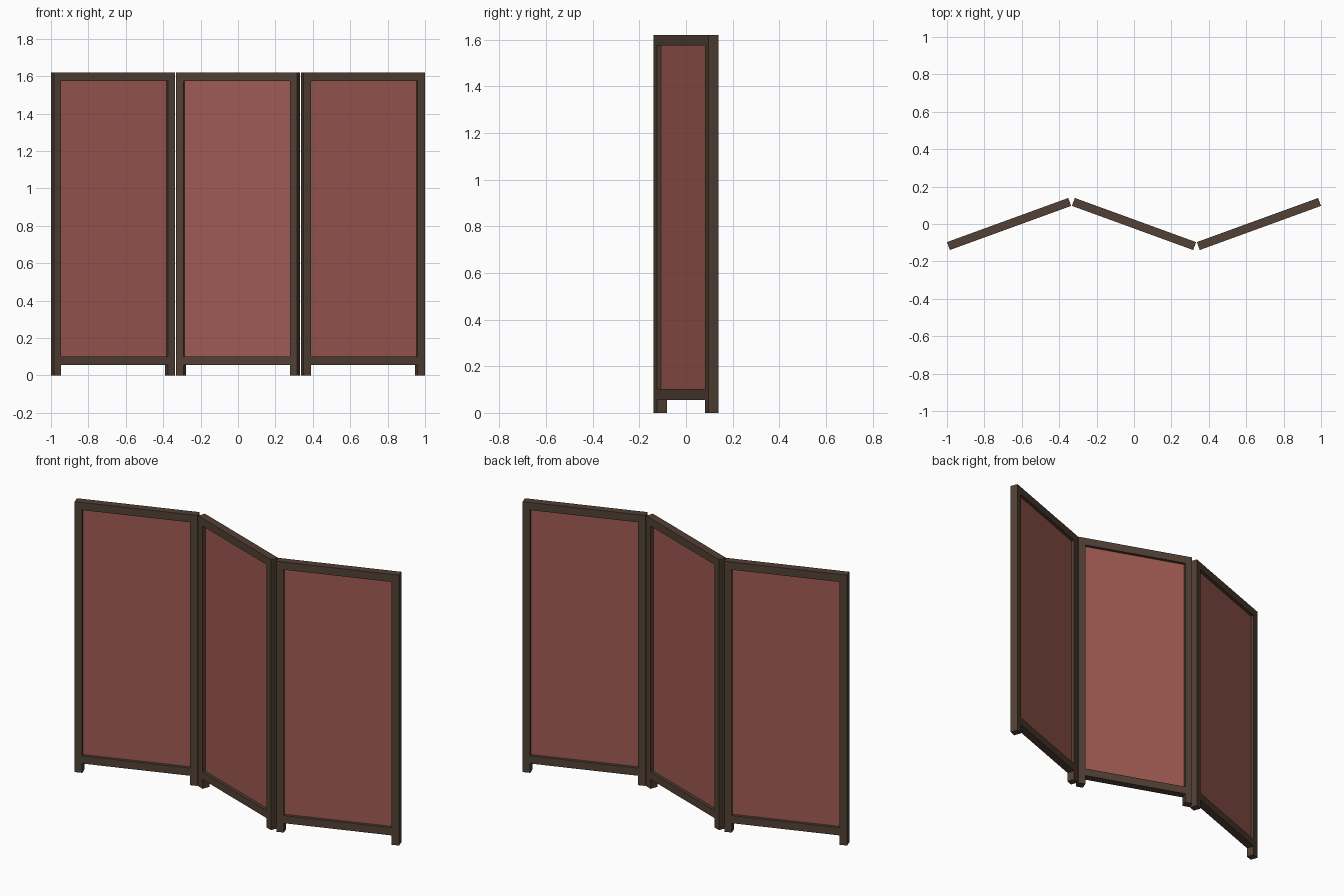
import bpy
import math
from mathutils import Matrix

if "Cube" in bpy.data.objects:
    bpy.data.objects.remove(bpy.data.objects["Cube"], do_unlink=True)


def material(name, colour):
    mat = bpy.data.materials.new(name)
    mat.use_nodes = True
    mat.diffuse_color = colour
    mat.node_tree.nodes["Principled BSDF"].inputs["Base Color"].default_value = colour
    return mat


WOOD = material("dark brown wood", (0.084, 0.052, 0.035, 1))
FABRIC = material("dusty red fabric", (0.35, 0.102, 0.087, 1))

# Overall sizes of one leaf
WIDTH, DEPTH, HEIGHT = 0.69, 0.045, 1.62
POST, RAIL, FOOT = 0.042, 0.046, 0.056
FABRIC_DEPTH = 0.009
SPACING = 0.668
FOLD = math.radians(20)


def box(name, size, centre, leaf, mat):
    bpy.ops.mesh.primitive_cube_add(size=1)
    ob = bpy.context.object
    ob.name = name
    ob.data.transform(Matrix.Translation(centre) @ Matrix.Diagonal((*size, 1)))
    ob.matrix_world = leaf
    ob.data.materials.append(mat)


# Three leaves, folded in alternating directions
for side, label in ((-1, "right"), (0, "middle"), (1, "left")):
    angle = FOLD if side else -FOLD
    leaf = Matrix.Translation((side * SPACING, 0, 0)) @ Matrix.Rotation(angle, 4, "Z")
    inner = WIDTH - 2 * POST

    # Upright posts, which run down into the feet
    for s, end in ((-1, "right"), (1, "left")):
        box(f"{label}_leaf_{end}_post", (POST, DEPTH, HEIGHT),
            (s * (WIDTH - POST) / 2, 0, HEIGHT / 2), leaf, WOOD)

    # Top and bottom rails between the posts
    for z, end in ((HEIGHT - RAIL / 2, "top"), (FOOT + RAIL / 2, "bottom")):
        box(f"{label}_leaf_{end}_rail", (inner, DEPTH, RAIL), (0, 0, z), leaf, WOOD)

    # Thin fabric sheet set in the middle of the frame
    low, high = FOOT + RAIL, HEIGHT - RAIL
    box(f"{label}_leaf_fabric", (inner, FABRIC_DEPTH, high - low),
        (0, 0, (low + high) / 2), leaf, FABRIC)
